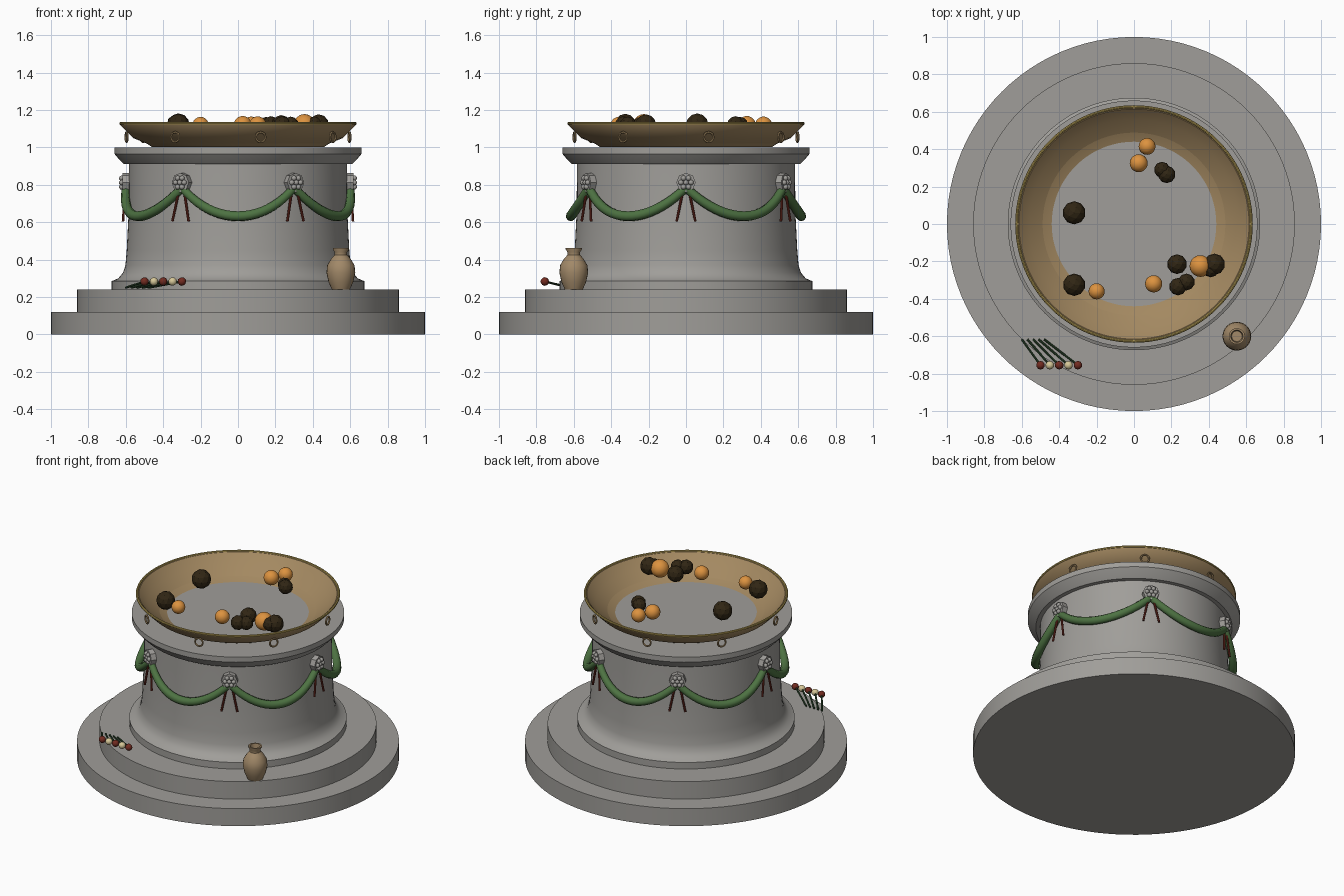
import bpy, math
from math import sin, cos, pi, tau
from mathutils import Vector

cube = bpy.data.objects.get("Cube")
if cube:
    bpy.data.objects.remove(cube)


def material(name, r, g, b):
    m = bpy.data.materials.new(name)
    m.use_nodes = True
    m.diffuse_color = (r, g, b, 1)
    m.node_tree.nodes["Principled BSDF"].inputs["Base Color"].default_value = (r, g, b, 1)
    return m


stone = material("grey stone", .35, .34, .32)
bronze = material("bronze", .37, .25, .12)
gold = material("gold rim", .45, .33, .09)
clay = material("clay", .36, .25, .14)
leaf = material("garland green", .075, .17, .055)
stem_green = material("stem green", .03, .075, .03)
red = material("deep red", .17, .025, .015)
cream = material("cream", .68, .58, .32)
orange = material("orange", .72, .29, .05)
dark = material("dark brown", .03, .019, .007)


def finish(name, mat, smooth=True):
    ob = bpy.context.object
    ob.name = name
    ob.data.materials.append(mat)
    if smooth:
        bpy.ops.object.shade_smooth_by_angle(angle=math.radians(32))
    return ob


def lathe(name, profile, mat, seg=64, at=(0, 0, 0)):
    """Spin a list of (radius, height) points around z; zero radius closes an end."""
    verts, faces, rings = [], [], []
    for r, z in profile:
        n = 1 if r == 0 else seg
        rings.append([len(verts) + i % n for i in range(seg)])
        verts += [(r * cos(tau * i / seg), r * sin(tau * i / seg), z) for i in range(n)]
    for a, b in zip(rings, rings[1:]):
        for i in range(seg):
            j = (i + 1) % seg
            quad = [a[i], a[j], b[j], b[i]]
            faces.append(list(dict.fromkeys(quad)))
    me = bpy.data.meshes.new(name)
    me.from_pydata(verts, [], faces)
    ob = bpy.data.objects.new(name, me)
    ob.location = at
    bpy.context.collection.objects.link(ob)
    bpy.ops.object.select_all(action='DESELECT')
    bpy.context.view_layer.objects.active = ob
    ob.select_set(True)
    return finish(name, mat)


def ball(name, at, r, mat, detail=3, smooth=True):
    bpy.ops.mesh.primitive_ico_sphere_add(subdivisions=detail, radius=r, location=at)
    ob = finish(name, mat, False)
    if smooth:
        bpy.ops.object.shade_smooth()
    return ob


def rod(name, a, b, r, mat):
    a, b = Vector(a), Vector(b)
    d = b - a
    bpy.ops.mesh.primitive_cylinder_add(vertices=8, radius=r, depth=d.length, location=(a + b) / 2)
    bpy.context.object.rotation_euler = d.to_track_quat('Z', 'Y').to_euler()
    return finish(name, mat)


def polar(r, a, z):
    return Vector((r * cos(a), r * sin(a), z))


# Stepped base and pedestal
lathe("lower_step", [(0, 0), (1, 0), (1, .12), (0, .12)], stone, 96)
lathe("upper_step", [(0, .12), (.86, .12), (.86, .24), (0, .24)], stone, 96)
lathe("pedestal", [(0, .24), (.675, .24), (.675, .285), (.64, .30), (.615, .33), (.602, .37),
                   (.595, .45), (.585, .65), (.583, .91), (.61, .91), (.635, .935),
                   (.66, .965), (.66, 1), (0, 1)], stone, 96)

# Open bowl, its rim and hanging rings
lathe("bowl", [(.46, 1.002), (.44, 1.002), (.56, 1.05), (.63, 1.12), (.632, 1.128),
               (.615, 1.128), (.56, 1.07), (.46, 1.002)], bronze, 96)
bpy.ops.mesh.primitive_torus_add(major_radius=.627, minor_radius=.008, major_segments=96,
                                 minor_segments=8, location=(0, 0, 1.128))
finish("bowl_rim", gold)
for i in range(8):
    a = i * tau / 8 + .2
    bpy.ops.mesh.primitive_torus_add(major_radius=.026, minor_radius=.006, major_segments=20,
                                     minor_segments=6, location=polar(.608, a, 1.055),
                                     rotation=(0, pi / 2, a))
    finish("bowl_ring", bronze)

# Fruit and dark lumps: x, y, radius
oranges = [(-.2, -.36, .043), (.07, .415, .045), (.025, .325, .048),
           (.105, -.32, .046), (.355, -.225, .058)]
lumps = [(-.32, .06, .062), (-.32, -.325, .06), (.15, .29, .043), (.175, .265, .047),
         (.23, -.215, .053), (.235, -.335, .047), (.28, -.31, .045),
         (.43, -.215, .057), (.41, -.24, .045)]
for x, y, r in oranges:
    ball("orange_fruit", (x, y, 1.12), r, orange)
for x, y, r in lumps:
    ball("dark_lump", (x, y, 1.12), r, dark, 2, False)

# Six swags with rosettes and ribbons
for k in range(6):
    a0 = k * tau / 6
    # Swag
    cu = bpy.data.curves.new("garland", 'CURVE')
    cu.dimensions = '3D'
    cu.bevel_depth = .027
    cu.bevel_resolution = 2
    cu.use_fill_caps = True
    sp = cu.splines.new('POLY')
    steps = 20
    sp.points.add(steps)
    for i, p in enumerate(sp.points):
        t = i / steps
        sag = 4 * t * (1 - t)
        p.co = (*polar(.598 + .018 * sag, a0 + t * tau / 6, .785 - .153 * sag), 1)
        p.radius = .85 + .15 * sag
    cu.materials.append(leaf)
    ob = bpy.data.objects.new("garland", cu)
    bpy.context.collection.objects.link(ob)

    # Rosette
    out = polar(1, a0, 0)
    side = polar(1, a0 + pi / 2, 0)
    up = Vector((0, 0, 1))
    c = out * .598 + up * .812
    rod_ob = rod("rosette_disc", c - out * .025, c + out * .02, .052, stone)
    for i in range(7):
        r = .027 if i else 0
        b = i * tau / 6
        ball("rosette_bead", c + out * .024 + side * r * cos(b) + up * r * sin(b),
             .0145, stone, 2)

    # Ribbons
    for s in (-1, 1):
        rod("ribbon", out * .605 + side * s * .02 + up * .75,
            out * .615 + side * s * .05 + up * .605, .007, red)

# Jar on the step
lathe("jar", [(0, 0), (.048, 0), (.066, .04), (.077, .09), (.073, .13), (.052, .165),
              (.034, .185), (.034, .2), (.043, .215), (.043, .222), (.033, .222),
              (.028, .19), (0, .19)], clay, 24, (.55, -.6, .24))

# Laid flowers
for i in range(5):
    head = (-.5 + .05 * i, -.755, .283)
    rod("flower_stem", (-.6 + .03 * i, -.617, .25), head, .006, stem_green)
    ball("flower_head", head, .023, cream if i % 2 else red, 2)
